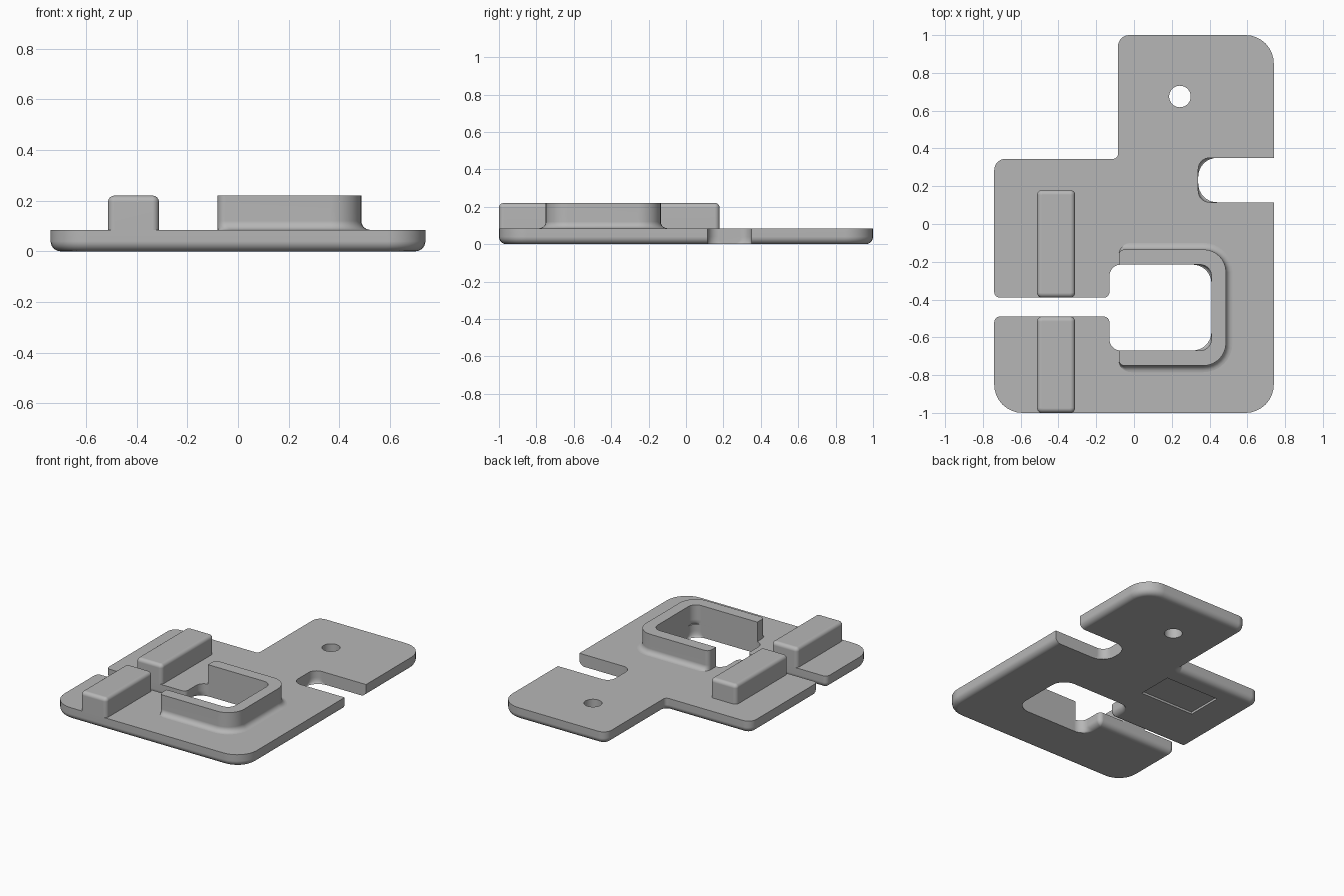
import bpy, bmesh, math
from mathutils import Vector

if "Cube" in bpy.data.objects:
    bpy.data.objects.remove(bpy.data.objects["Cube"])

GREY = (0.47, 0.47, 0.47, 1)
mat = bpy.data.materials.new("matte grey")
mat.use_nodes = True
mat.diffuse_color = GREY
bsdf = mat.node_tree.nodes["Principled BSDF"]
bsdf.inputs["Base Color"].default_value = GREY
bsdf.inputs["Roughness"].default_value = 0.6

ARC = 8


def outline(corners, inset):
    """Rounded polygon; corner = x, y, radius, inset factor of the edge that follows."""
    n = len(corners)
    pts = [Vector(c[:2]) for c in corners]
    dirs = [(pts[(i + 1) % n] - pts[i]).normalized() for i in range(n)]
    ring = []
    for i, (x, y, r, k) in enumerate(corners):
        a, b = dirs[i - 1], dirs[i]
        na, nb = Vector((-a.y, a.x)), Vector((-b.y, b.x))
        # all edges meet at right angles, so offsets simply add
        p = pts[i] + na * inset * corners[i - 1][3] + nb * inset * k
        if r == 0:
            ring.append(p)
            continue
        turn = a.x * b.y - a.y * b.x
        r = max(r - inset, 0.004) if turn > 0 else r + inset
        centre = p - a * r + b * r
        for s in range(ARC + 1):
            t = s / ARC * math.pi / 2
            ring.append(centre - b * r * math.cos(t) + a * r * math.sin(t))
    return ring


def loft(name, corners, levels):
    """Stack the outline at each (height, inset) and cap both ends."""
    bm = bmesh.new()
    rings = [[bm.verts.new((p.x, p.y, z)) for p in outline(corners, d)]
             for z, d in levels]
    for low, high in zip(rings, rings[1:]):
        for i in range(len(low)):
            j = (i + 1) % len(low)
            bm.faces.new((low[i], low[j], high[j], high[i]))
    bm.faces.new(rings[0][::-1])
    bm.faces.new(rings[-1])
    mesh = bpy.data.meshes.new(name)
    bm.to_mesh(mesh)
    bm.free()
    mesh.materials.append(mat)
    obj = bpy.data.objects.new(name, mesh)
    bpy.context.collection.objects.link(obj)
    return obj


def cut(obj, cutter):
    mod = obj.modifiers.new("cut", 'BOOLEAN')
    mod.operation = 'DIFFERENCE'
    mod.solver = 'EXACT'
    mod.object = cutter
    bpy.context.view_layer.objects.active = obj
    bpy.ops.object.modifier_apply(modifier=mod.name)
    bpy.data.objects.remove(cutter)


def smooth(obj):
    bpy.ops.object.select_all(action='DESELECT')
    obj.select_set(True)
    bpy.context.view_layer.objects.active = obj
    bpy.ops.object.shade_smooth_by_angle(angle=math.radians(30))
    mod = obj.modifiers.new("even shading", 'WEIGHTED_NORMAL')
    mod.keep_sharp = True


def rectangle(x0, x1, y0, y1, r):
    return [(x0, y0, r, 1), (x1, y0, r, 1), (x1, y1, r, 1), (x0, y1, r, 1)]


def quarter(radius, steps=6):
    """Quarter circle as (rise, inset) pairs, from flat to upright."""
    return [(radius * (1 - math.cos(t)), radius * (1 - math.sin(t)))
            for t in (s / steps * math.pi / 2 for s in range(steps + 1))]


TOP, HIGH = 0.085, 0.22

# Base plate with side notch, slot and window, rounded along the bottom
plate = loft("base_plate", [
    (-0.74, -1, 0.15, 1), (0.74, -1, 0.15, 1), (0.74, 0.115, 0, 0),
    (0.34, 0.115, 0.06, 0), (0.34, 0.35, 0.06, 0), (0.74, 0.35, 0, 1),
    (0.74, 1, 0.15, 1), (-0.085, 1, 0.06, 1), (-0.085, 0.345, 0.025, 1),
    (-0.74, 0.345, 0.06, 1), (-0.74, -0.39, 0.03, 1), (-0.13, -0.39, 0.03, 1),
    (-0.13, -0.215, 0.06, 0), (0.41, -0.215, 0.06, 0), (0.41, -0.67, 0.06, 0),
    (-0.13, -0.67, 0.06, 1), (-0.13, -0.49, 0.03, 1), (-0.74, -0.49, 0.03, 1),
], quarter(0.04) + [(TOP, 0)])

# Round hole in the tab and shallow pocket underneath
bpy.ops.mesh.primitive_cylinder_add(vertices=48, radius=0.057, depth=1,
                                    location=(0.243, 0.675, 0))
cut(plate, bpy.context.object)
cut(plate, loft("pocket_cutter", rectangle(-0.5, -0.09, -0.03, 0.22, 0),
                [(-0.1, 0), (0.015, 0)]))

# Two raised bars with rounded top edges
bar_levels = [(TOP - 0.005, 0)] + [(HIGH - z, d) for z, d in reversed(quarter(0.025))]
bars = [loft(name, rectangle(-0.513, -0.312, y0, y1, 0.026), bar_levels)
        for name, y0, y1 in (("back_bar", -0.39, 0.18), ("front_bar", -1, -0.49))]

# U-shaped collar around the window, flaring out at its foot
collar = loft("window_collar", [
    (-0.08, -0.75, 0.03, 1), (0.487, -0.75, 0.12, 1), (0.487, -0.135, 0.12, 1),
    (-0.08, -0.135, 0.03, 0), (-0.08, -0.215, 0, 0), (0.41, -0.215, 0.06, 0),
    (0.41, -0.67, 0.06, 0), (-0.08, -0.67, 0, 0),
], [(TOP + z, -d) for z, d in quarter(0.035)] + [(HIGH, 0)])

for part in [plate, collar] + bars:
    smooth(part)
